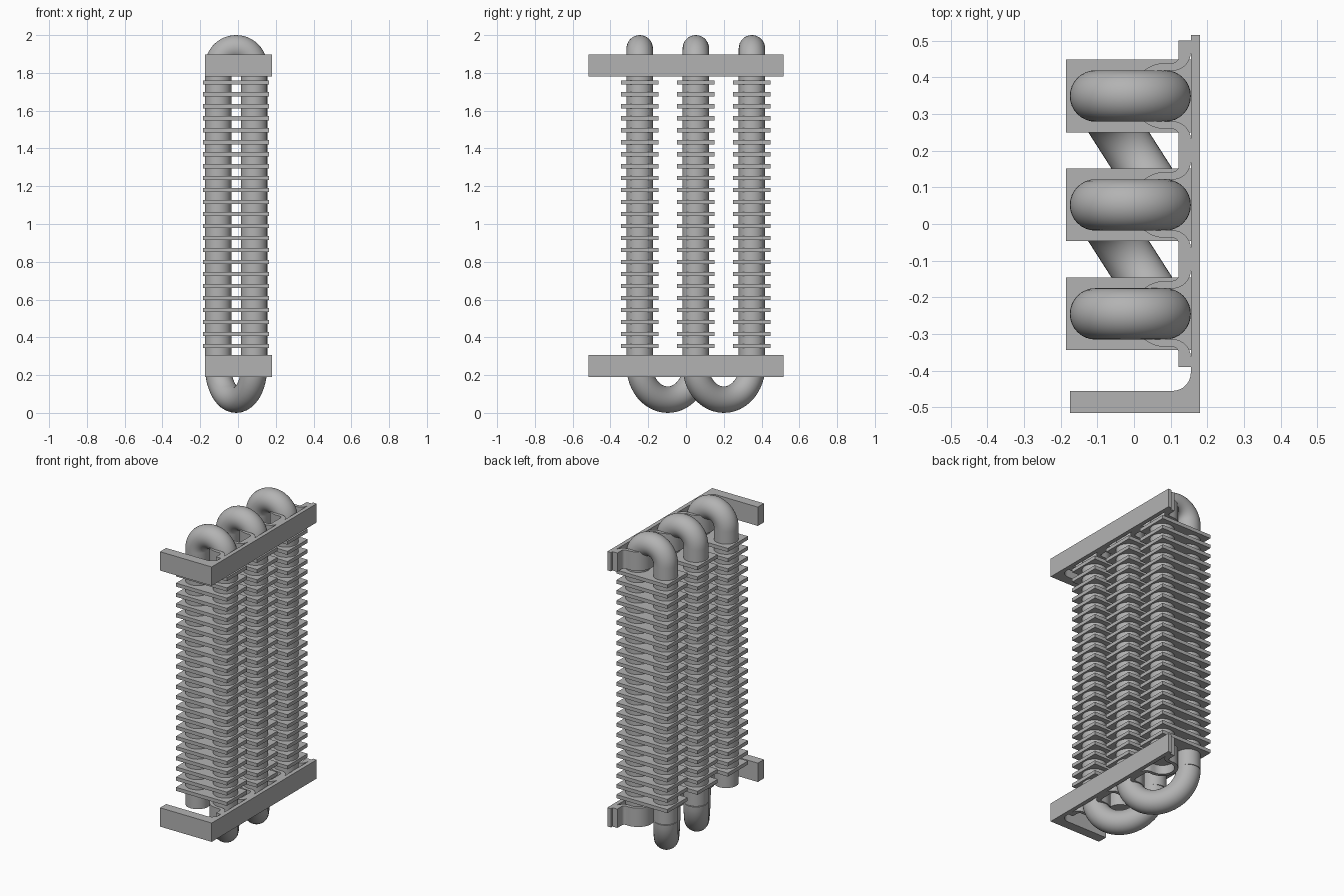
import bpy, bmesh
from math import pi, sin, cos, hypot
from mathutils import Vector

cube = bpy.data.objects.get("Cube")
if cube:
    bpy.data.objects.remove(cube, do_unlink=True)

metal = bpy.data.materials.new("grey_metal")
metal.use_nodes = True
grey = (0.45, 0.45, 0.45, 1)
metal.diffuse_color = grey
metal.node_tree.nodes["Principled BSDF"].inputs["Base Color"].default_value = grey

COLUMNS = (-0.245, 0.052, 0.349)       # y of each finned pair of tubes
X_OUT, X_RAIL = -0.105, 0.085          # x of the two tubes in a pair
TUBE_R = 0.07
TOP_R = (X_RAIL - X_OUT) / 2
TOP_Z = 2 - TUBE_R - TOP_R
LOW_R = hypot(X_RAIL - X_OUT, COLUMNS[1] - COLUMNS[0]) / 2
LOW_Z = LOW_R + TUBE_R
FINS = 23


def finish(bm, name, smooth=False):
    bmesh.ops.recalc_face_normals(bm, faces=bm.faces)
    mesh = bpy.data.meshes.new(name)
    bm.to_mesh(mesh)
    bm.free()
    mesh.materials.append(metal)
    obj = bpy.data.objects.new(name, mesh)
    bpy.context.collection.objects.link(obj)
    if smooth:
        bpy.ops.object.select_all(action='DESELECT')
        obj.select_set(True)
        bpy.context.view_layer.objects.active = obj
        bpy.ops.object.shade_smooth_by_angle(angle=pi / 6)
    return obj


def box(name, lo, hi):
    bm = bmesh.new()
    bmesh.ops.create_cube(bm, size=1)
    for v in bm.verts:
        v.co = [(a + b) / 2 + c * (b - a) for a, b, c in zip(lo, hi, v.co)]
    return finish(bm, name)


def extrude(name, outline, z0, z1):
    bm = bmesh.new()
    face = bm.faces.new([bm.verts.new((x, y, z0)) for x, y in outline])
    grown = bmesh.ops.extrude_face_region(bm, geom=[face])["geom"]
    for v in grown:
        if isinstance(v, bmesh.types.BMVert):
            v.co.z = z1
    return finish(bm, name, True)


def arc(cx, cy, r, start, end, steps=8):
    angles = [(start + (end - start) * i / steps) * pi / 180 for i in range(steps + 1)]
    return [(cx + r * cos(a), cy + r * sin(a)) for a in angles]


def sweep(name, path, side, segs=32):
    """Round capped tube along a path lying in one plane with normal `side`."""
    bm = bmesh.new()
    rings = []
    for i, p in enumerate(path):
        tangent = (path[min(i + 1, len(path) - 1)] - path[max(i - 1, 0)]).normalized()
        up = side.cross(tangent)
        rings.append([bm.verts.new(p + TUBE_R * (side * cos(t) + up * sin(t)))
                      for t in (2 * pi * k / segs for k in range(segs))])
    for a, b in zip(rings, rings[1:]):
        for k in range(segs):
            n = (k + 1) % segs
            bm.faces.new((a[k], a[n], b[n], b[k]))
    bm.faces.new(rings[0])
    bm.faces.new(rings[-1])
    return finish(bm, name, True)


def bend(a, b, z, direction, steps=24):
    """Half circle from a to b, bulging up or down."""
    mid, half = (a + b) / 2, (a - b) / 2
    lift = Vector((0, 0, direction * half.length))
    return [mid + half * cos(pi * i / steps) + lift * sin(pi * i / steps)
            + Vector((0, 0, z)) for i in range(steps + 1)]


# Hairpin tubes, each topped by a half-circle bend, with their fins
for n, y in enumerate(COLUMNS, 1):
    a, b = Vector((X_OUT, y, 0)), Vector((X_RAIL, y, 0))
    low = Vector((0, 0, LOW_Z))
    path = [a + low] + bend(a, b, TOP_Z, 1) + [b + low]
    sweep(f"hairpin_tube_{n}", path, Vector((0, 1, 0)))
    for i in range(FINS):
        z = 0.355 + i * (1.75 - 0.355) / (FINS - 1)
        box(f"fin_{n}_{i + 1}", (-0.185, y - 0.099, z - 0.011), (0.165, y + 0.099, z + 0.011))

# Lower return bends running diagonally between neighbouring pairs
for n in range(2):
    a = Vector((X_RAIL, COLUMNS[n], 0))
    b = Vector((X_OUT, COLUMNS[n + 1], 0))
    side = (b - a).normalized().cross(Vector((0, 0, 1)))
    sweep(f"return_bend_{n + 1}", bend(a, b, LOW_Z, -1), side)

# Angle rail with a filleted arm, and the strap looped around the rail-side tubes
rail = [(0.18, -0.515), (0.18, 0.515), (0.155, 0.515)]
rail += arc(0.105, -0.405, 0.05, 0, -90) + [(-0.175, -0.455), (-0.175, -0.515)]

outer, inner = [(0.122, -0.39)], [(0.155, -0.39)]
for y in COLUMNS:
    outer += arc(0.105, y - 0.107, 0.017, 0, 90, 5)
    outer += arc(X_RAIL, y, 0.09, -90, -270, 24)
    outer += arc(0.105, y + 0.107, 0.017, -90, 0, 5)
    inner += arc(0.105, y - 0.119, 0.05, 0, 90)
    inner += arc(X_RAIL, y, 0.069, -90, -270, 24)
    inner += arc(0.105, y + 0.119, 0.05, -90, 0)
outer.append((0.122, 0.5))
inner.append((0.155, 0.5))

for level, z in (("lower", 0.19), ("upper", 1.78)):
    extrude(f"{level}_rail", rail, z, z + 0.117)
    extrude(f"{level}_strap", outer + inner[::-1], z, z + 0.117)
